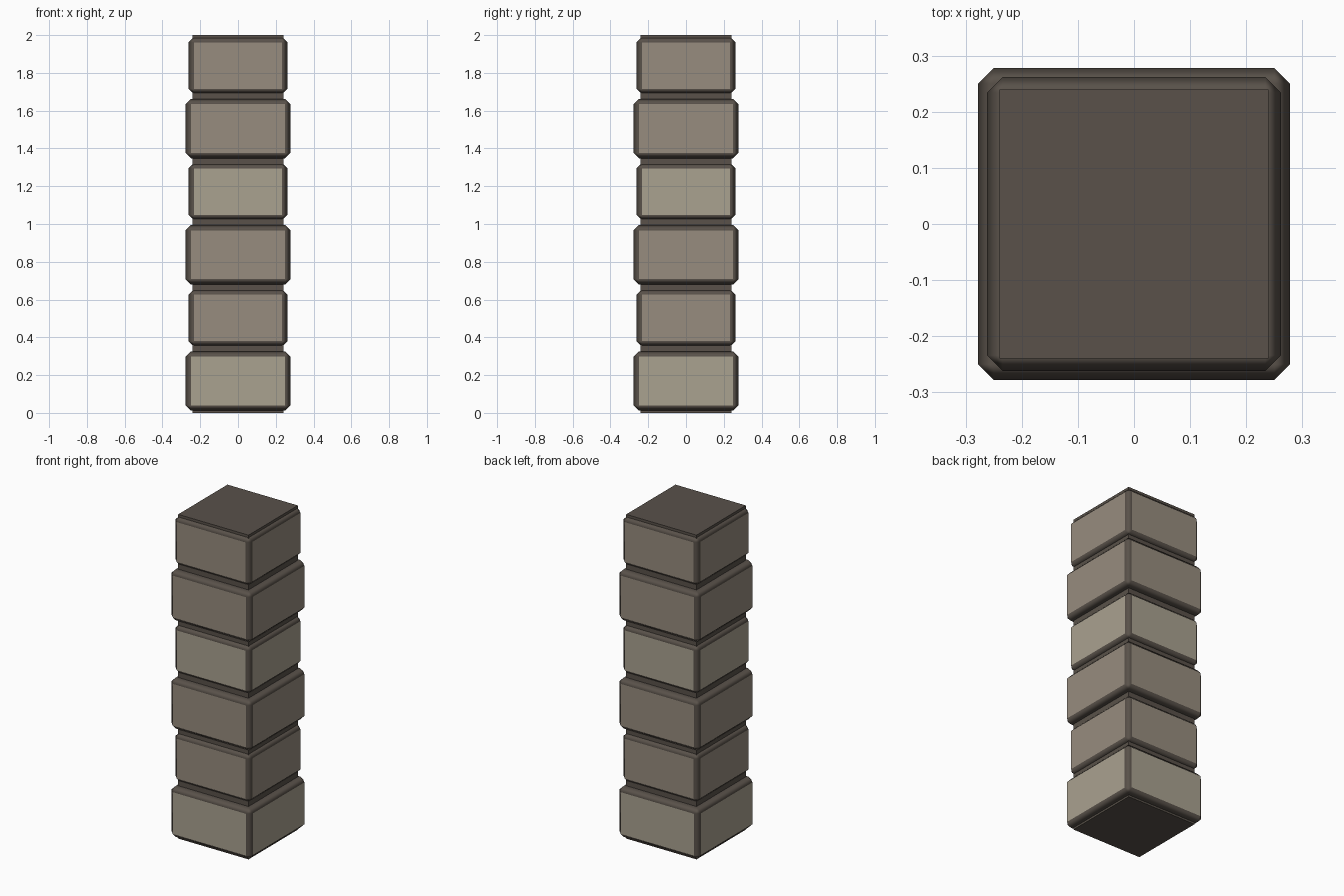
import bpy, bmesh

if "Cube" in bpy.data.objects:
    bpy.data.objects.remove(bpy.data.objects["Cube"])


def material(name, color):
    m = bpy.data.materials.new(name)
    m.diffuse_color = (*color, 1)
    m.use_nodes = True
    m.node_tree.nodes["Principled BSDF"].inputs["Base Color"].default_value = m.diffuse_color
    return m


mortar = material("dark_stone", (0.10, 0.083, 0.068))
stone = material("stone", (0.31, 0.265, 0.21))
pale = material("pale_stone", (0.40, 0.36, 0.28))


def box(name, half, z0, z1, face_mat=None, bevel=0.0):
    bm = bmesh.new()
    bmesh.ops.create_cube(bm, size=1)
    for v in bm.verts:
        v.co.x *= 2 * half
        v.co.y *= 2 * half
        v.co.z = z0 + (v.co.z + 0.5) * (z1 - z0)
    if bevel:
        bmesh.ops.bevel(bm, geom=bm.edges[:], offset=bevel, segments=1,
                        affect='EDGES', profile=0.5)
    bm.normal_update()
    # side panels get the light stone, bevels and ends stay dark
    for f in bm.faces:
        f.smooth = bool(bevel)
        if face_mat and max(abs(f.normal.x), abs(f.normal.y)) > 0.99:
            f.material_index = 1
    me = bpy.data.meshes.new(name)
    bm.to_mesh(me)
    bm.free()
    me.materials.append(mortar)
    if face_mat:
        me.materials.append(face_mat)
    ob = bpy.data.objects.new(name, me)
    bpy.context.collection.objects.link(ob)
    if bevel:
        wn = ob.modifiers.new("flat_panels", 'WEIGHTED_NORMAL')
        wn.weight = 100
    return ob


# inner shaft seen in the grooves and at both ends
box("pillar_core", 0.24, 0, 2)

# stacked blocks, alternating wide and narrow
for i in range(6):
    wide = i % 2 == 0
    half, height = (0.278, 0.314) if wide else (0.262, 0.302)
    mid = 0.169 + 0.334 * i
    box(f"stone_block_{i + 1}", half, mid - height / 2, mid + height / 2,
        pale if i in (0, 3) else stone, 0.028)
